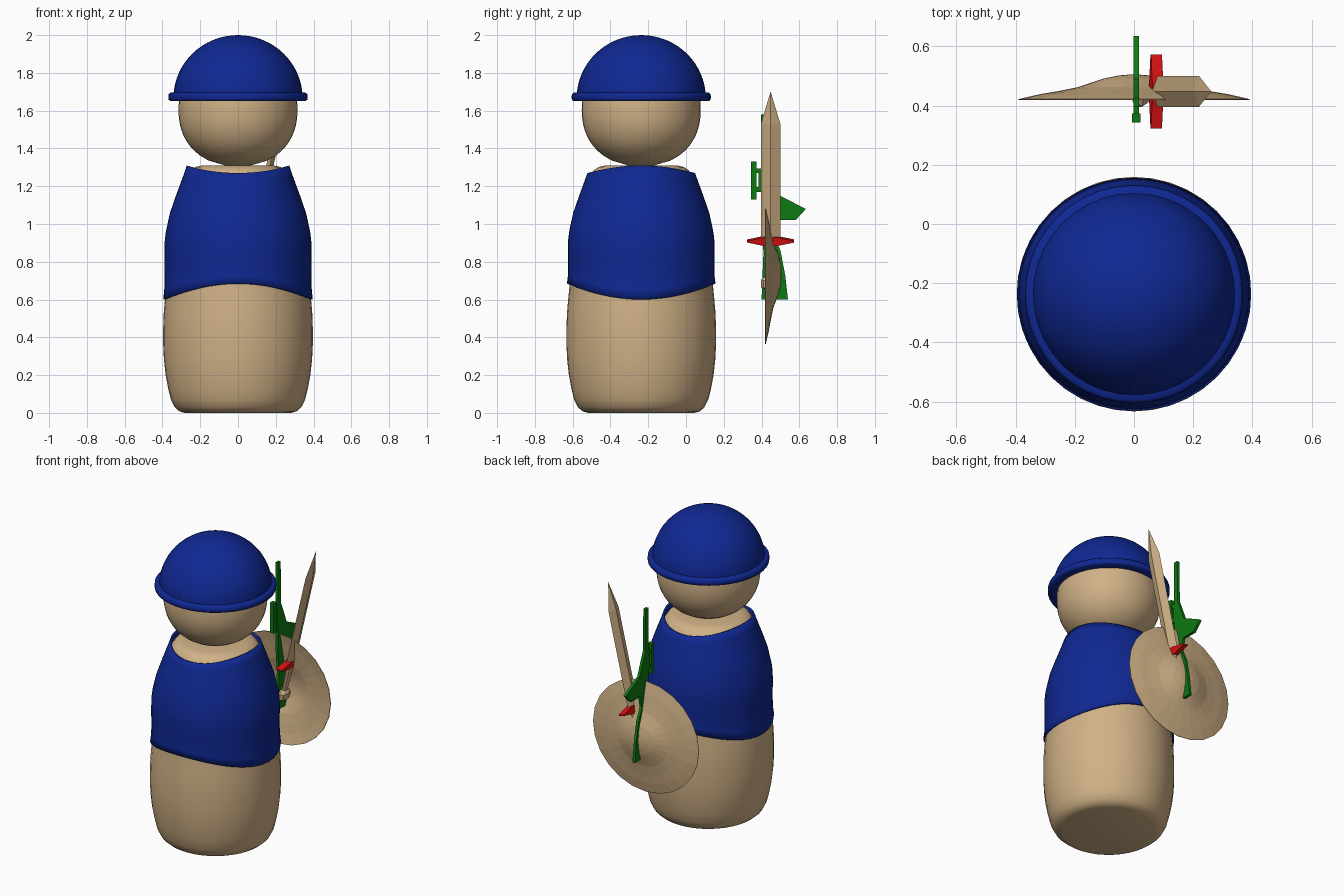
import bpy, bmesh, math
from mathutils import Matrix, Vector

if "Cube" in bpy.data.objects:
    bpy.data.objects.remove(bpy.data.objects["Cube"])

CY = -0.237          # centre of the peg figure in y
SEG = 40


def material(name, rgb):
    m = bpy.data.materials.new(name)
    m.diffuse_color = (*rgb, 1)
    m.use_nodes = True
    m.node_tree.nodes["Principled BSDF"].inputs["Base Color"].default_value = m.diffuse_color
    return m


TAN = material("tan wood", (0.63, 0.44, 0.24))
BLUE = material("navy blue", (0.005, 0.021, 0.29))
RED = material("red", (0.72, 0.006, 0.006))
GREEN = material("green", (0.004, 0.19, 0.006))


def finish(bm, name, mat, smooth=None):
    bmesh.ops.remove_doubles(bm, verts=bm.verts, dist=1e-5)
    bmesh.ops.recalc_face_normals(bm, faces=bm.faces)
    me = bpy.data.meshes.new(name)
    bm.to_mesh(me)
    bm.free()
    ob = bpy.data.objects.new(name, me)
    bpy.context.collection.objects.link(ob)
    me.materials.append(mat)
    if smooth:
        bpy.ops.object.select_all(action='DESELECT')
        ob.select_set(True)
        bpy.context.view_layer.objects.active = ob
        bpy.ops.object.shade_smooth_by_angle(angle=math.radians(smooth))
    return ob


def skin(bm, rings, caps=False):
    """Join rings of points into a tube."""
    vs = [[bm.verts.new(p) for p in r] for r in rings]
    n = len(rings[0])
    for a, b in zip(vs, vs[1:]):
        for i in range(n):
            j = (i + 1) % n
            bm.faces.new((a[i], a[j], b[j], b[i]))
    if caps:
        bm.faces.new(vs[0])
        bm.faces.new(vs[-1])


def circle(r, z, n=SEG):
    return [(r * math.cos(t), CY + r * math.sin(t), z)
            for t in (2 * math.pi * i / n for i in range(n))]


def lathe(name, profile, mat, smooth=50):
    bm = bmesh.new()
    skin(bm, [circle(r, z) for r, z in profile], caps=True)
    return finish(bm, name, mat, smooth)


def interp(table, x):
    for (x0, y0), (x1, y1) in zip(table, table[1:]):
        if x <= x1:
            return y0 + (y1 - y0) * (x - x0) / (x1 - x0)
    return table[-1][1]


def plate(name, outlines, mat, x0, x1):
    """Extrude (y, z) outlines along x."""
    bm = bmesh.new()
    for pts in outlines:
        skin(bm, [[(x, y, z) for y, z in pts] for x in (x0, x1)], caps=True)
    return finish(bm, name, mat)


# peg body with rounded foot and shoulders
lathe("body", [(0.28, 0), (0.31, 0.008), (0.335, 0.03), (0.355, 0.07), (0.37, 0.13),
               (0.383, 0.2), (0.392, 0.28), (0.396, 0.36), (0.396, 0.45), (0.393, 0.53),
               (0.387, 0.6), (0.38, 0.67), (0.377, 0.8), (0.374, 0.92), (0.345, 1.06),
               (0.305, 1.18), (0.268, 1.26), (0.25, 1.285), (0.225, 1.302), (0.19, 1.31)], TAN)

# head: slightly squared sphere
head = []
for i in range(21):
    u = -0.985 + i * 0.0985 * 0.9
    head.append((0.315 * (1 - abs(u) ** 2.2) ** (1 / 2.2), 1.605 + 0.3 * u))
lathe("head", head, TAN)

# hat dome and rolled brim
lathe("hat_dome", [(0.342 * math.cos(a), 1.665 + 0.335 * math.sin(a))
                   for a in (math.radians(89.5 * i / 16) for i in range(17))], BLUE)
lathe("hat_brim", [(0.315, 1.652), (0.36, 1.652), (0.367, 1.658), (0.369, 1.672),
                   (0.367, 1.687), (0.358, 1.695), (0.33, 1.697)], BLUE)

# shirt with wavy hem and neckline: both follow cos(2 * angle)
SHIRT = [(0.59, 0.392), (0.64, 0.391), (0.72, 0.388), (0.9, 0.389), (0.96, 0.382),
         (1.06, 0.36), (1.16, 0.325), (1.26, 0.288), (1.32, 0.268)]
rings = []
for k in range(15):
    ring = []
    for i in range(48):
        t = 2 * math.pi * i / 48
        c = math.cos(2 * t)
        low, high = 0.643 - 0.042 * c, 1.29 + 0.02 * c
        z = low + (high - low) * k / 14
        r = interp(SHIRT, z) + (0.004 if k == 0 else 0)
        ring.append((r * math.cos(t), CY + r * math.sin(t), z))
    rings.append(ring)
bm = bmesh.new()
skin(bm, rings)
shirt = finish(bm, "shirt", BLUE, 50)
sol = shirt.modifiers.new("thickness", 'SOLIDIFY')
sol.thickness = 0.012
sol.offset = -1

# round shield, a faceted shallow boss bulging backwards
SHIELD = [(0.39, 0.42), (0.32, 0.436), (0.26, 0.446), (0.19, 0.46),
          (0.1, 0.49), (0.05, 0.5), (0.0001, 0.504)]
bm = bmesh.new()
skin(bm, [[(r * math.cos(t), y, 0.733 + 0.945 * r * math.sin(t))
           for t in (2 * math.pi * i / 24 for i in range(24))] for r, y in SHIELD])
shield = finish(bm, "shield", TAN)
sol = shield.modifiers.new("thickness", 'SOLIDIFY')
sol.thickness = 0.004
sol.offset = 0

# sword, built upright then leaned towards +x
LEAN = Matrix.Translation((0.075, 0.448, 0.91)) @ Matrix.Rotation(0.23, 4, 'Y')


def diamond(hx, hy, z):
    return [(hx, 0, z), (0, hy, z), (-hx, 0, z), (0, -hy, z)]


bm = bmesh.new()
skin(bm, [diamond(0.02, 0.052, 0), diamond(0.018, 0.052, 0.635),
          diamond(0.0005, 0.0005, 0.812)], caps=True)
finish(bm, "sword_blade", TAN).matrix_world = LEAN

bm = bmesh.new()
skin(bm, [[(r * 0.6 * math.cos(t), r * math.sin(t), z)
           for t in (math.pi * i / 4 for i in range(8))]
          for r, z in [(0.02, -0.27), (0.052, -0.25), (0.052, -0.21),
                       (0.025, -0.19), (0.028, 0)]], caps=True)
finish(bm, "sword_grip", TAN).matrix_world = LEAN

guard = plate("sword_guard", [[(-0.125, -0.004), (-0.03, -0.024), (0.03, -0.024),
                               (0.125, -0.004), (0.125, 0.004), (0.03, 0.024),
                               (-0.03, 0.024), (-0.125, 0.004)]], RED, -0.019, 0.019)
guard.matrix_world = LEAN

# toy rifle standing on its stock: barrel up, scope towards the figure
plate("rifle", [
    [(0.4, 0.6), (0.54, 0.6), (0.525, 0.73), (0.5, 0.86), (0.465, 0.94), (0.48, 1.02),
     (0.49, 1.15), (0.455, 1.24), (0.43, 1.3), (0.425, 1.58), (0.397, 1.58),
     (0.397, 1.0), (0.41, 0.85)],
    [(0.47, 1.02), (0.58, 1.02), (0.635, 1.08), (0.5, 1.148), (0.47, 1.15)],
    [(0.372, 1.17), (0.4, 1.17), (0.4, 1.195), (0.372, 1.195)],
    [(0.372, 1.27), (0.4, 1.27), (0.4, 1.295), (0.372, 1.295)],
    [(0.385, 1.195), (0.4, 1.195), (0.4, 1.27), (0.385, 1.27)],
], GREEN, -0.001, 0.017)
plate("rifle_scope", [[(0.343, 1.13), (0.374, 1.13), (0.374, 1.33), (0.343, 1.33)]],
      GREEN, -0.006, 0.022)
